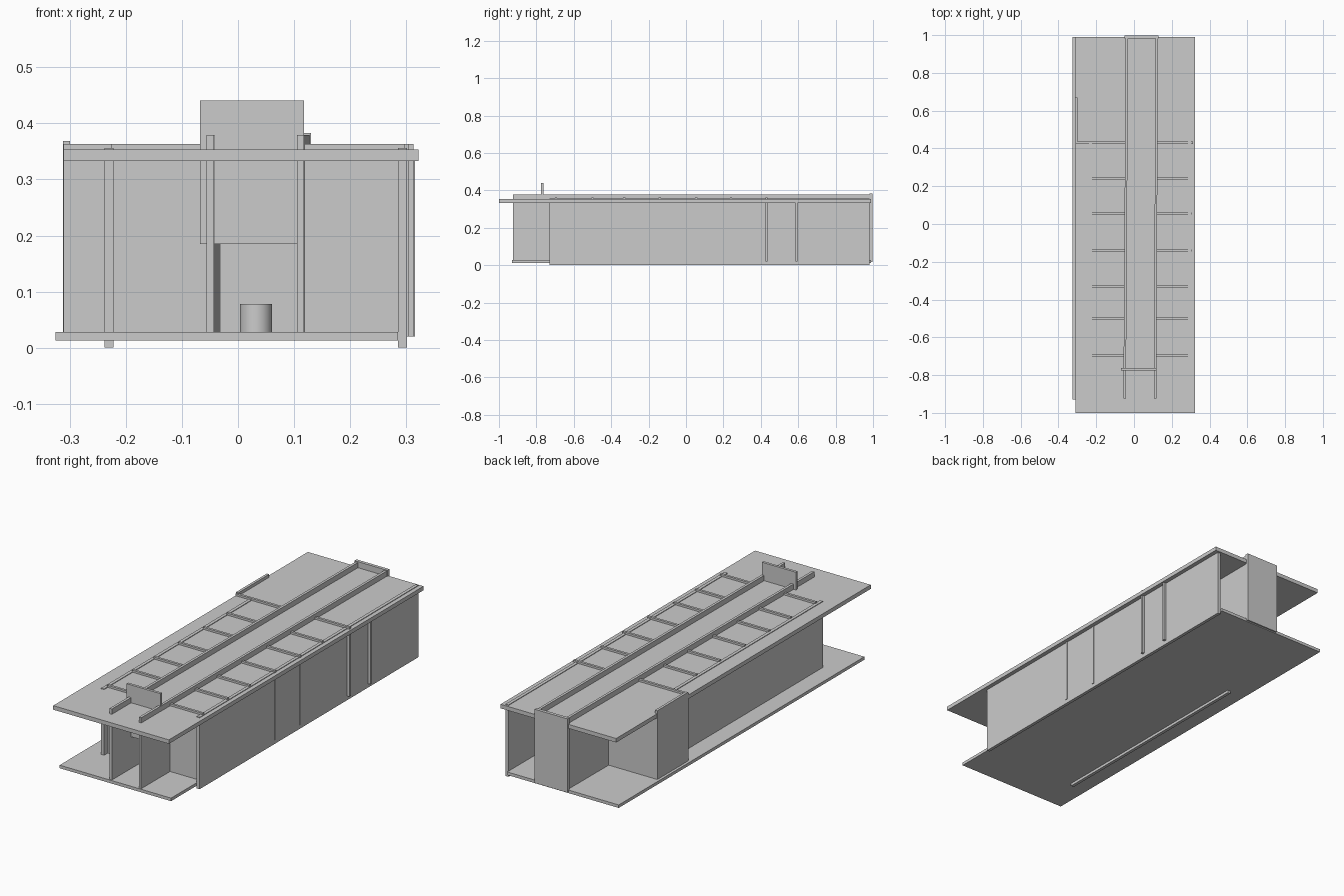
import bpy, bmesh

if "Cube" in bpy.data.objects:
    bpy.data.objects.remove(bpy.data.objects["Cube"])


def box(name, x, y, z, shift=0.0):
    """Box from min/max ranges; shift skews the rear (+y) end sideways."""
    bm = bmesh.new()
    bmesh.ops.create_cube(bm, size=1.0)
    for v in bm.verts:
        rear = v.co.y > 0
        v.co = (x[v.co.x > 0] + (shift if rear else 0.0), y[rear], z[v.co.z > 0])
    mesh = bpy.data.meshes.new(name)
    bm.to_mesh(mesh)
    bm.free()
    obj = bpy.data.objects.new(name, mesh)
    bpy.context.collection.objects.link(obj)
    return obj


# Floor and roof slabs
box("floor_slab", (-0.325, 0.285), (-0.93, 0.99), (0.013, 0.028))
box("roof_slab", (-0.311, 0.322), (-1.0, 0.99), (0.333, 0.353))

# Outer long walls, passing slightly through both slabs
box("left_outer_wall", (-0.238, -0.222), (-0.73, 0.43), (0.0, 0.356))
box("right_outer_wall", (0.285, 0.301), (-0.73, 0.98), (0.0, 0.356))

# Corridor walls, drifting a little to the right toward the rear
box("left_corridor_wall", (-0.056, -0.043), (-0.925, 0.985), (0.02, 0.379), 0.012)
box("right_corridor_wall", (0.105, 0.118), (-0.925, 0.985), (0.02, 0.379), 0.009)

# Room dividers, showing through the roof
for i, y in enumerate((-0.695, -0.50, -0.33, -0.14, 0.055, 0.24, 0.43)):
    span = (y - 0.006, y + 0.006)
    left = -0.311 if y > 0.4 else -0.226
    right = 0.313 if y > 0.4 else 0.304 if -0.2 < y < 0.1 else 0.297
    box(f"left_divider_{i}", (left, -0.045), span, (0.02, 0.363))
    box(f"right_divider_{i}", (0.112, right), span, (0.02, 0.363))

# Rear room partitions below the roof and the projecting left side panel
box("right_rear_partition", (0.115, 0.315), (0.585, 0.597), (0.02, 0.34))
box("left_rear_partition", (-0.312, -0.04), (0.658, 0.67), (0.02, 0.34))
box("left_side_panel", (-0.312, -0.299), (0.43, 0.67), (0.02, 0.368))

# Plates closing the corridor ends
box("rear_end_plate", (-0.05, 0.13), (0.982, 0.998), (0.018, 0.383))
box("front_hanging_plate", (-0.068, 0.118), (-0.775, -0.762), (0.185, 0.441))

# Low round pedestal inside the corridor
bpy.ops.mesh.primitive_cylinder_add(vertices=32, radius=0.0285, depth=0.054,
                                    location=(0.032, -0.5, 0.051))
pedestal = bpy.context.object
pedestal.name = "corridor_pedestal"
bpy.ops.object.shade_smooth_by_angle()
